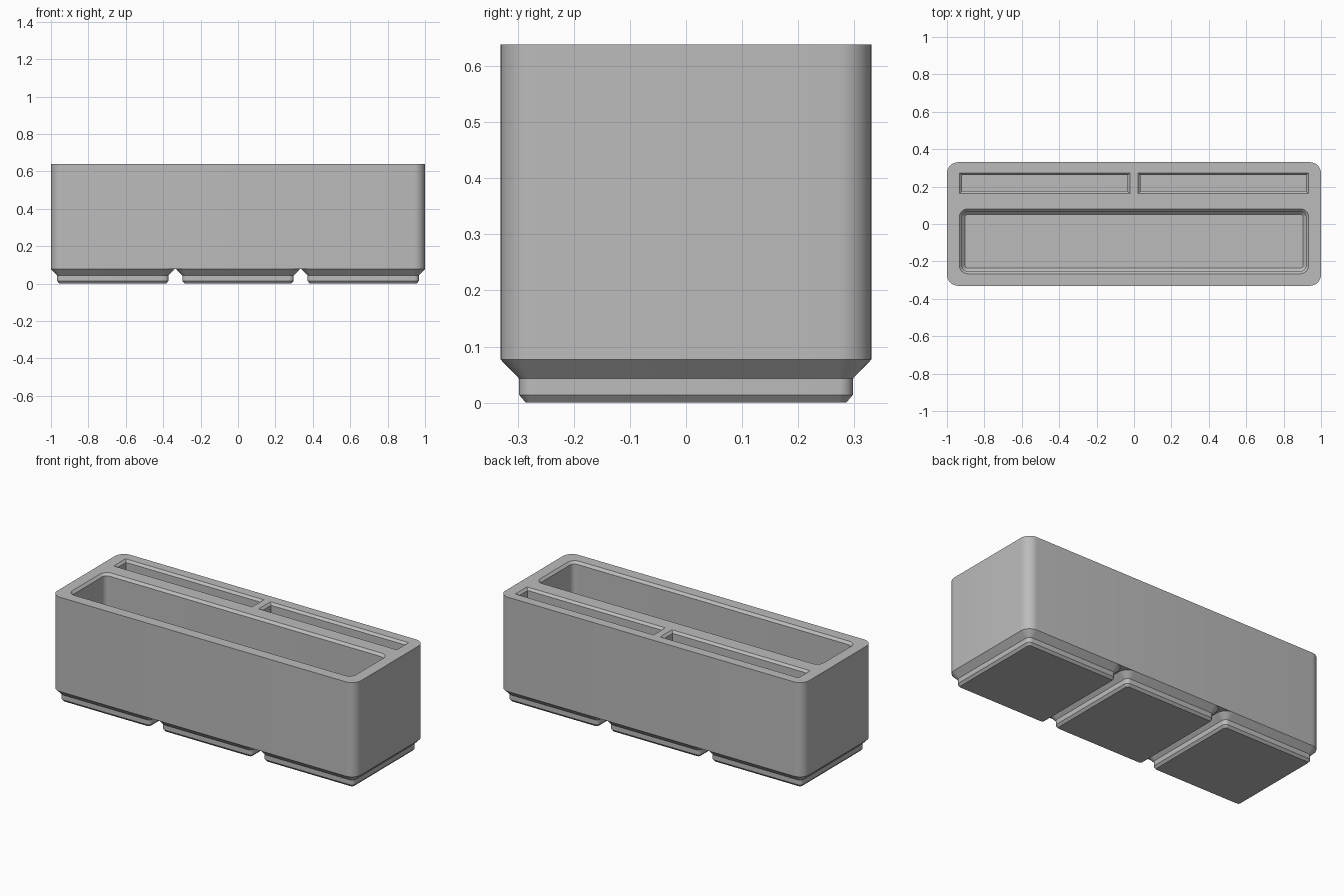
import bpy, bmesh
from math import cos, sin, pi

cube = bpy.data.objects.get("Cube")
if cube:
    bpy.data.objects.remove(cube, do_unlink=True)

grey = bpy.data.materials.new("plain grey")
grey.use_nodes = True
colour = (0.5, 0.5, 0.5, 1)
grey.diffuse_color = colour
grey.node_tree.nodes["Principled BSDF"].inputs["Base Color"].default_value = colour

HEIGHT, BASE, FLOOR = 0.638, 0.077, 0.11
DEPTH = 0.661          # outer width of one foot and of the whole bin
PITCH = 0.6695         # spacing of the feet


def ring(bm, w, d, r, z, segments=8):
    """Rounded rectangle of vertices; a zero radius gives square corners."""
    verts = []
    for k, (sx, sy) in enumerate([(1, 1), (-1, 1), (-1, -1), (1, -1)]):
        cx, cy = sx * (w / 2 - r), sy * (d / 2 - r)
        steps = segments if r > 0 else 0
        for i in range(steps + 1):
            a = (k + i / segments) * pi / 2
            verts.append(bm.verts.new((cx + r * cos(a), cy + r * sin(a), z)))
    return verts


def loft(name, centre, sections, cap_top=True):
    """Stack (width, depth, radius, z) sections into a closed solid."""
    bm = bmesh.new()
    rings = [ring(bm, *s) for s in sections]
    for low, high in zip(rings, rings[1:]):
        for i in range(len(low)):
            j = (i + 1) % len(low)
            bm.faces.new((low[i], low[j], high[j], high[i]))
    bm.faces.new(rings[0][::-1])
    if cap_top:
        bm.faces.new(rings[-1])
    mesh = bpy.data.meshes.new(name)
    bm.to_mesh(mesh)
    bm.free()
    mesh.materials.append(grey)
    obj = bpy.data.objects.new(name, mesh)
    obj.location = (centre[0], centre[1], 0)
    bpy.context.collection.objects.link(obj)
    return obj


def smooth(obj):
    bpy.ops.object.select_all(action='DESELECT')
    obj.select_set(True)
    bpy.context.view_layer.objects.active = obj
    bpy.ops.object.shade_smooth_by_angle(angle=pi / 7)


def pocket(name, x0, x1, y0, y1, r, rim, foot):
    """Cutter with a chamfered rim and a chamfered floor edge."""
    w, d = x1 - x0, y1 - y0

    def section(inset, z):
        return (w - 2 * inset, d - 2 * inset, max(r - inset, 0), z)
    parts = [section(rim + foot, FLOOR)]
    if foot:
        parts.append(section(rim, FLOOR + foot))
    parts += [section(rim, HEIGHT - rim), section(0, HEIGHT), section(0, HEIGHT + 0.1)]
    return loft(name, ((x0 + x1) / 2, (y0 + y1) / 2), parts)


# Bin body
body = loft("bin_body", (0, 0), [(2, DEPTH, 0.06, BASE), (2, DEPTH, 0.06, HEIGHT)])

# Main compartment and two card slots behind it
cutters = [
    pocket("compartment_cutter", -0.934, 0.934, -0.266, 0.081, 0.045, 0.014, 0.016),
    pocket("left_slot_cutter", 0.022, 0.932, 0.163, 0.274, 0, 0.013, 0),
    pocket("right_slot_cutter", -0.932, -0.022, 0.163, 0.274, 0, 0.013, 0),
]
for cutter in cutters:
    mod = body.modifiers.new(cutter.name, 'BOOLEAN')
    mod.operation = 'DIFFERENCE'
    mod.solver = 'EXACT'
    mod.object = cutter
bpy.context.view_layer.objects.active = body
for mod in list(body.modifiers):
    bpy.ops.object.modifier_apply(modifier=mod.name)
for cutter in cutters:
    bpy.data.objects.remove(cutter, do_unlink=True)
smooth(body)

# Three stepped feet
for name, i in (("right_foot", -1), ("middle_foot", 0), ("left_foot", 1)):
    profile = ((0.045, 0.013, 0), (0.033, 0.025, 0.014),
               (0.033, 0.025, 0.043), (0, 0.06, BASE))
    foot = loft(name, (i * PITCH, 0),
                [(DEPTH - 2 * inset, DEPTH - 2 * inset, r, z) for inset, r, z in profile],
                cap_top=False)
    smooth(foot)
